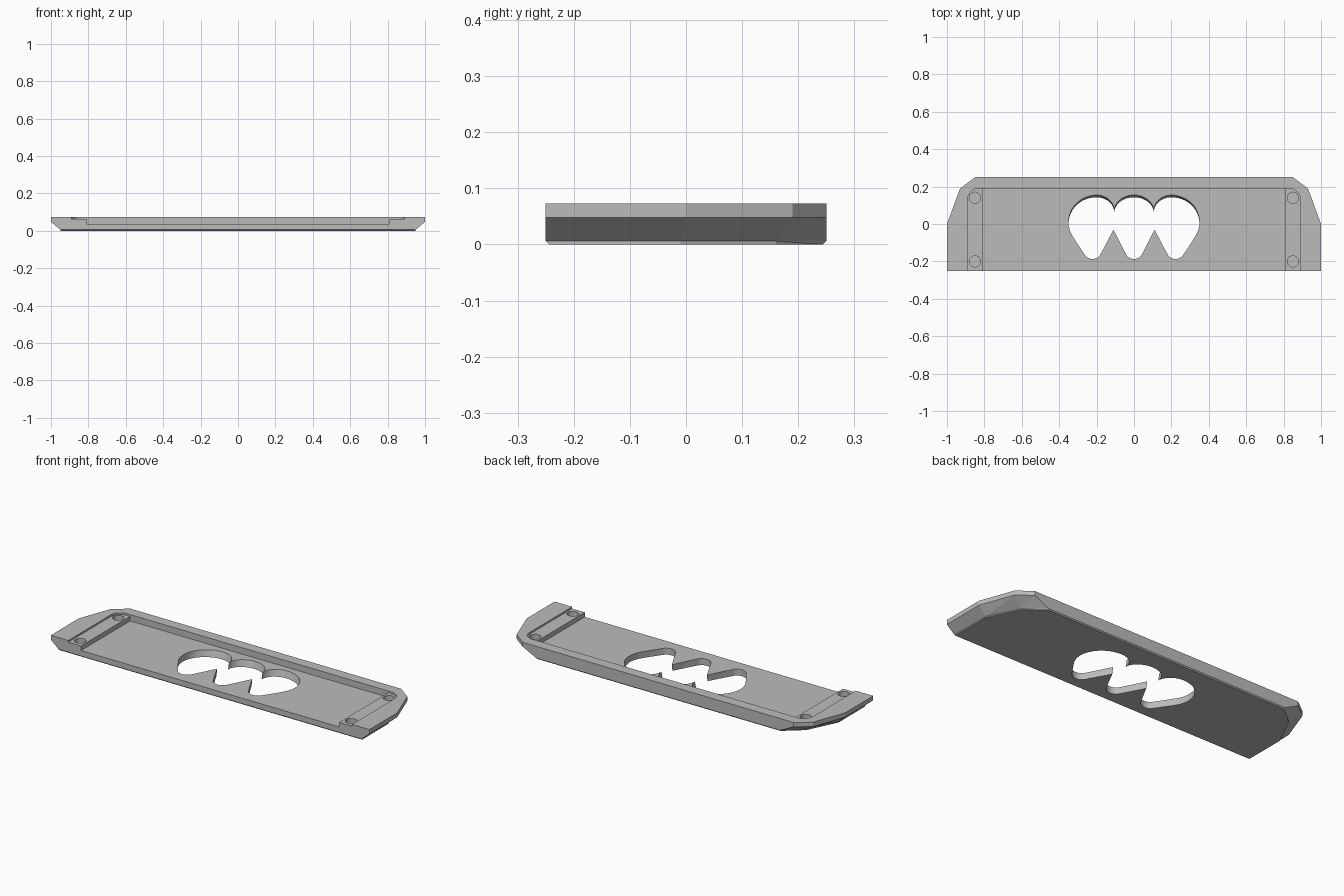
import bpy, bmesh
from math import cos, sin, radians

if "Cube" in bpy.data.objects:
    bpy.data.objects.remove(bpy.data.objects["Cube"])

grey = bpy.data.materials.new("plain grey")
grey.use_nodes = True
grey.diffuse_color = (0.5, 0.5, 0.5, 1)
grey.node_tree.nodes["Principled BSDF"].inputs["Base Color"].default_value = grey.diffuse_color


def arc(cx, cy, rx, ry, start, end, steps=10):
    angles = [radians(start + (end - start) * i / steps) for i in range(steps + 1)]
    return [(cx + rx * cos(a), cy + ry * sin(a)) for a in angles]


def mirrored(half):
    """Complete a right-hand outline across x = 0."""
    return half + [(-x, y) for x, y in reversed(half) if x > 1e-5]


def loft(name, rings):
    """Join stacked outlines, each given as (z, points), into a closed solid."""
    bm = bmesh.new()
    loops = [[bm.verts.new((x, y, z)) for x, y in pts] for z, pts in rings]
    for low, high in zip(loops, loops[1:]):
        for i in range(len(low)):
            j = (i + 1) % len(low)
            bm.faces.new((low[i], low[j], high[j], high[i]))
    bm.faces.new(loops[0])
    bm.faces.new(loops[-1])
    bmesh.ops.recalc_face_normals(bm, faces=bm.faces)
    bmesh.ops.triangulate(bm, faces=[f for f in bm.faces if len(f.verts) == 4])
    mesh = bpy.data.meshes.new(name)
    bm.to_mesh(mesh)
    bm.free()
    mesh.materials.append(grey)
    obj = bpy.data.objects.new(name, mesh)
    bpy.context.collection.objects.link(obj)
    return obj


def cut(target, cutter):
    cutter.hide_render = True
    mod = target.modifiers.new("cut", 'BOOLEAN')
    mod.operation, mod.solver, mod.object = 'DIFFERENCE', 'EXACT', cutter
    bpy.context.view_layer.objects.active = target
    bpy.ops.object.modifier_apply(modifier=mod.name)
    bpy.data.objects.remove(cutter)


# Plate with upright rim, inward sloping ends and a fine bottom chamfer
FRONT, BACK, TOP = -0.25, 0.25, 0.073
rim = mirrored([(1, FRONT), (1, 0), (0.93, 0.19), (0.85, BACK)])
base = mirrored([(0.95, FRONT), (0.95, -0.01), (0.867, 0.16), (0.765, BACK)])
foot = [(x, max(FRONT + 0.006, min(BACK - 0.006, y))) for x, y in base]
plate = loft("plate", [(0, foot), (0.006, base), (0.048, rim), (TOP, rim)])

# Shallow ledge with rounded back corners, open at the front
ledge = mirrored([(0.89, FRONT - 0.1)] + arc(0.83, 0.13, 0.06, 0.06, 0, 90))
cut(plate, loft("ledge_cutter", [(0.063, ledge), (0.2, ledge)]))

# Deep tray between the ledges
tray = mirrored([(0.81, FRONT - 0.1), (0.81, 0.19)])
cut(plate, loft("tray_cutter", [(0.037, tray), (0.2, tray)]))

# Blind round holes in the ledges
for x in (-0.85, 0.85):
    for y in (-0.2, 0.14):
        hole = arc(x, y, 0.03, 0.03, 0, 350, 35)
        cut(plate, loft("hole_cutter", [(0.03, hole), (0.2, hole)]))

# Three-lobed opening with pointed teeth, its back wall leaning inward
lobes = mirrored(
    arc(0, 0.07, 0.105, 0.085, 90, 0)
    + arc(0.2, 0.07, 0.095, 0.085, 180, 90)[1:]
    + arc(0.2, 0.01, 0.15, 0.145, 90, -30, 16)[1:]
    + arc(0.222, -0.14, 0.048, 0.047, -30, -150)
    + [(0.11, -0.03)]
    + arc(0, -0.14, 0.048, 0.047, -30, -90, 6))


def leaned(z):
    k = 1 - 0.95 * (0.037 - z)
    return [(x, -0.187 + (y + 0.187) * k) for x, y in lobes]


cut(plate, loft("opening_cutter", [(z, leaned(z)) for z in (-0.02, 0.06)]))
